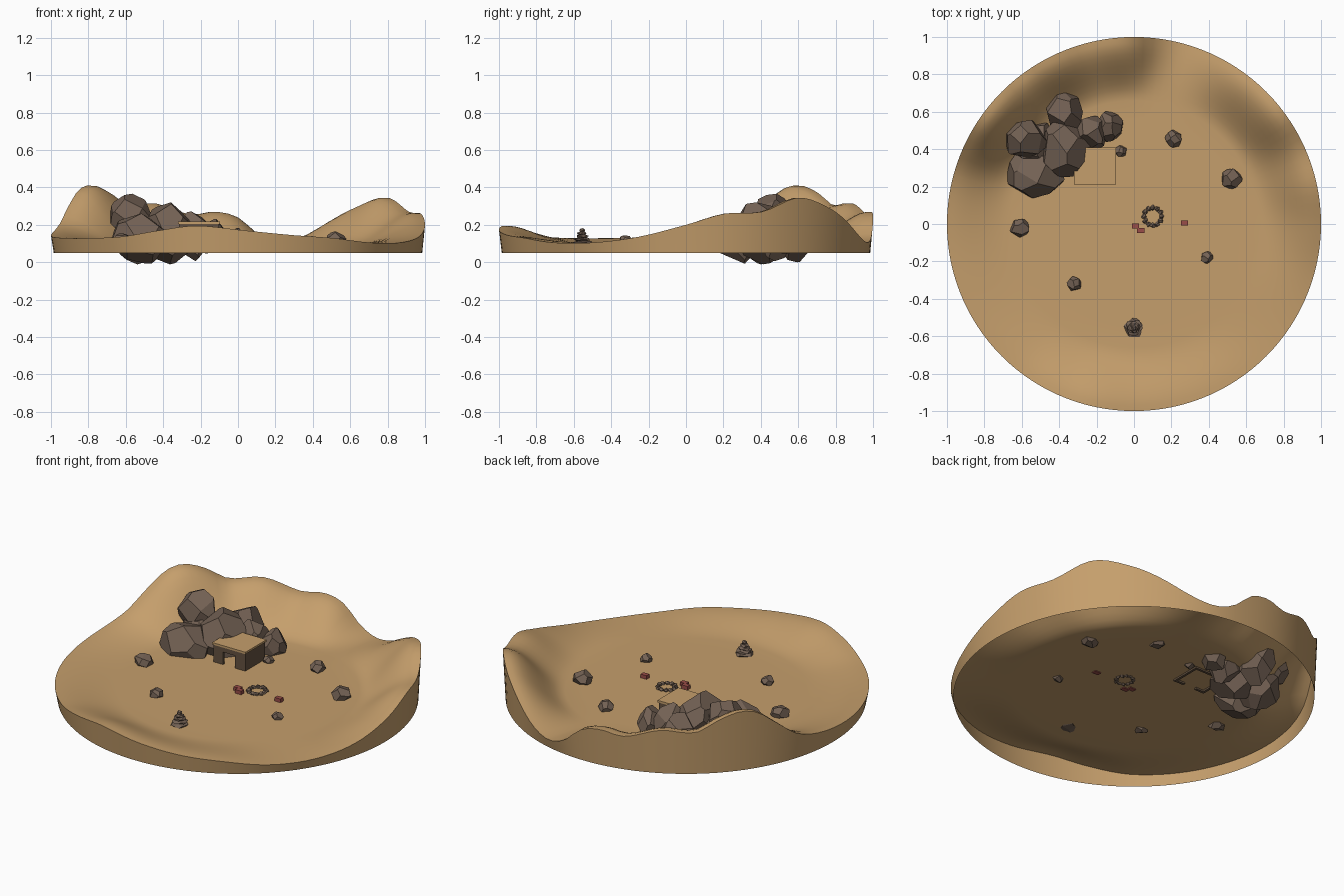
import bpy, bmesh, math, random
from mathutils import Vector

if "Cube" in bpy.data.objects:
    bpy.data.objects.remove(bpy.data.objects["Cube"])

random.seed(4)
FLOOR = 0.10


def material(name, col):
    m = bpy.data.materials.new(name)
    m.diffuse_color = (*col, 1)
    m.use_nodes = True
    m.node_tree.nodes["Principled BSDF"].inputs["Base Color"].default_value = m.diffuse_color
    return m


SAND = material("sand", (0.56, 0.345, 0.15))
ROCK = material("brown_rock", (0.175, 0.122, 0.09))
WALL = material("dark_mud_wall", (0.13, 0.085, 0.052))
RED = material("faded_red", (0.32, 0.075, 0.065))


def finish(bm, name, mat):
    bmesh.ops.recalc_face_normals(bm, faces=bm.faces)
    me = bpy.data.meshes.new(name)
    bm.to_mesh(me)
    bm.free()
    me.materials.append(mat)
    ob = bpy.data.objects.new(name, me)
    bpy.context.collection.objects.link(ob)
    return ob


# rim height by compass angle (degrees, height)
RIM = [(0, .20), (12, .26), (24, .27), (37, .345), (50, .29), (58, .23), (68, .14),
       (76, .105), (83, .14), (90, .24), (97, .27), (105, .255), (117, .315),
       (128, .305), (135, .37), (142, .41), (148, .39), (155, .30), (163, .20),
       (176, .15), (200, .13), (230, .135), (245, .17), (257, .195), (272, .17),
       (287, .145), (300, .13), (315, .105), (330, .105), (345, .135), (360, .20)]


def rim_height(deg):
    n = len(RIM) - 1
    for i in range(n):
        (a0, h0), (a1, h1) = RIM[i], RIM[i + 1]
        if a0 <= deg <= a1:
            # smooth cubic through the neighbouring heights
            t = (deg - a0) / (a1 - a0)
            ap, hp = RIM[i - 1] if i else (RIM[n - 1][0] - 360, RIM[n - 1][1])
            an, hn = RIM[i + 2] if i + 2 <= n else (RIM[1][0] + 360, RIM[1][1])
            m0 = (h1 - hp) / (a1 - ap) * (a1 - a0)
            m1 = (hn - h0) / (an - a0) * (a1 - a0)
            return ((2*t**3 - 3*t*t + 1) * h0 + (t**3 - 2*t*t + t) * m0
                    + (3*t*t - 2*t**3) * h1 + (t**3 - t*t) * m1)


# desert basin: open shell with a wavy rim and a skirt
def basin():
    bm = bmesh.new()
    seg = 120
    radii = [0.3, 0.55, 0.66] + [0.69 + 0.031 * i for i in range(11)]
    rings = []
    for r in radii:
        t = min(max((r - 0.66) / 0.32, 0), 1)
        k = t * t * (3 - 2 * t)
        rings.append([(r, FLOOR + (rim_height(360 * i / seg) - FLOOR) * k) for i in range(seg)])
    rings.append([(0.985, 0.05)] * seg)
    vs = []
    for ring in rings:
        vs.append([bm.verts.new((r * math.cos(math.tau * i / seg),
                                 r * math.sin(math.tau * i / seg), z))
                   for i, (r, z) in enumerate(ring)])
    bm.faces.new(vs[0])
    for a, b in zip(vs, vs[1:]):
        for i in range(seg):
            j = (i + 1) % seg
            bm.faces.new((a[i], b[i], b[j], a[j]))
    ob = finish(bm, "desert_basin", SAND)
    bpy.ops.object.select_all(action='DESELECT')
    ob.select_set(True)
    bpy.context.view_layer.objects.active = ob
    bpy.ops.object.shade_smooth_by_angle(angle=math.radians(45))


# faceted boulder: a cube trimmed by planes spread around a sphere
def boulder(name, loc, size, planes=18):
    bm = bmesh.new()
    bmesh.ops.create_cube(bm, size=2.4)
    spin = random.uniform(0, 6)
    for i in range(planes):
        z = 1 - 2 * (i + 0.5) / planes
        a = i * 2.39996 + spin
        q = math.sqrt(1 - z * z)
        n = Vector((q * math.cos(a) + random.uniform(-.2, .2),
                    q * math.sin(a) + random.uniform(-.2, .2),
                    z + random.uniform(-.15, .15))).normalized()
        bmesh.ops.bisect_plane(bm, geom=bm.verts[:] + bm.edges[:] + bm.faces[:], dist=1e-5,
                               plane_co=n * random.uniform(0.84, 0.98), plane_no=n,
                               clear_outer=True)
        bmesh.ops.holes_fill(bm, edges=[e for e in bm.edges if e.is_boundary], sides=0)
    bmesh.ops.scale(bm, vec=size, verts=bm.verts)
    bmesh.ops.translate(bm, vec=loc, verts=bm.verts)
    return finish(bm, name, ROCK)


def box(name, lo, hi, mat, turn=0):
    bm = bmesh.new()
    bmesh.ops.create_cube(bm, size=1)
    bmesh.ops.scale(bm, vec=[h - l for l, h in zip(lo, hi)], verts=bm.verts)
    ob = finish(bm, name, mat)
    ob.location = [(l + h) / 2 for l, h in zip(lo, hi)]
    ob.rotation_euler.z = turn
    return ob


basin()

# large outcrop
OUTCROP = [((-.53, .27, .13), (.15, .125, .125)), ((-.585, .455, .25), (.11, .10, .105)),
           ((-.37, .41, .16), (.125, .15, .15)), ((-.37, .60, .145), (.095, .105, .125)),
           ((-.53, .42, .12), (.12, .12, .115)),
           ((-.235, .485, .14), (.085, .085, .12)), ((-.13, .52, .13), (.068, .08, .085))]
for i, (loc, size) in enumerate(OUTCROP):
    boulder(f"outcrop_boulder_{i}", loc, size)

# scattered stones
for i, (x, y, r) in enumerate([(.21, .455, .041), (.52, .24, .05), (-.61, -.02, .045),
                               (-.32, -.32, .035), (.39, -.18, .03), (-.07, .39, .028)]):
    boulder(f"loose_stone_{i}", (x, y, FLOOR + r * .35), (r, r, r * .85), 14)

# cairn of stacked flat stones
for i in range(5):
    r = 0.048 - 0.0085 * i
    boulder(f"cairn_stone_{i}", (0, -.555, .105 + .0165 * i), (r, r, .0105), 14)

# ring of fire stones
for i in range(12):
    a = math.tau * i / 12
    boulder(f"fire_ring_stone_{i}", (.1 + .047 * math.cos(a), .04 + .047 * math.sin(a), .104),
            (.012, .012, .011), 10)

# hut: walls with a doorway, and a flat sand roof
X0, X1, Y0, Y1, T, TOP = -.315, -.102, .215, .405, .015, .205
D0, D1 = -.25, -.17
box("hut_front_left", (X0, Y0, .09), (D0, Y0 + T, TOP), WALL)
box("hut_front_right", (D1, Y0, .09), (X1, Y0 + T, TOP), WALL)
box("hut_lintel", (D0, Y0, .175), (D1, Y0 + T, TOP), WALL)
box("hut_left_wall", (X0, Y0 + T, .09), (X0 + T, Y1, TOP), WALL)
box("hut_right_wall", (X1 - T, Y0 + T, .09), (X1, Y1, TOP), WALL)
box("hut_back_wall", (X0 + T, Y1 - T, .09), (X1 - T, Y1, TOP), WALL)
box("hut_roof", (X0 - .005, Y0 - .005, TOP), (X1 + .005, Y1 + .005, TOP + .012), SAND)

# red crates by the fire
for i, (x, y) in enumerate([(.008, -.01), (.035, -.035), (.27, .005)]):
    box(f"red_crate_{i}", (x - .02, y - .014, .095), (x + .02, y + .014, .122), RED)
